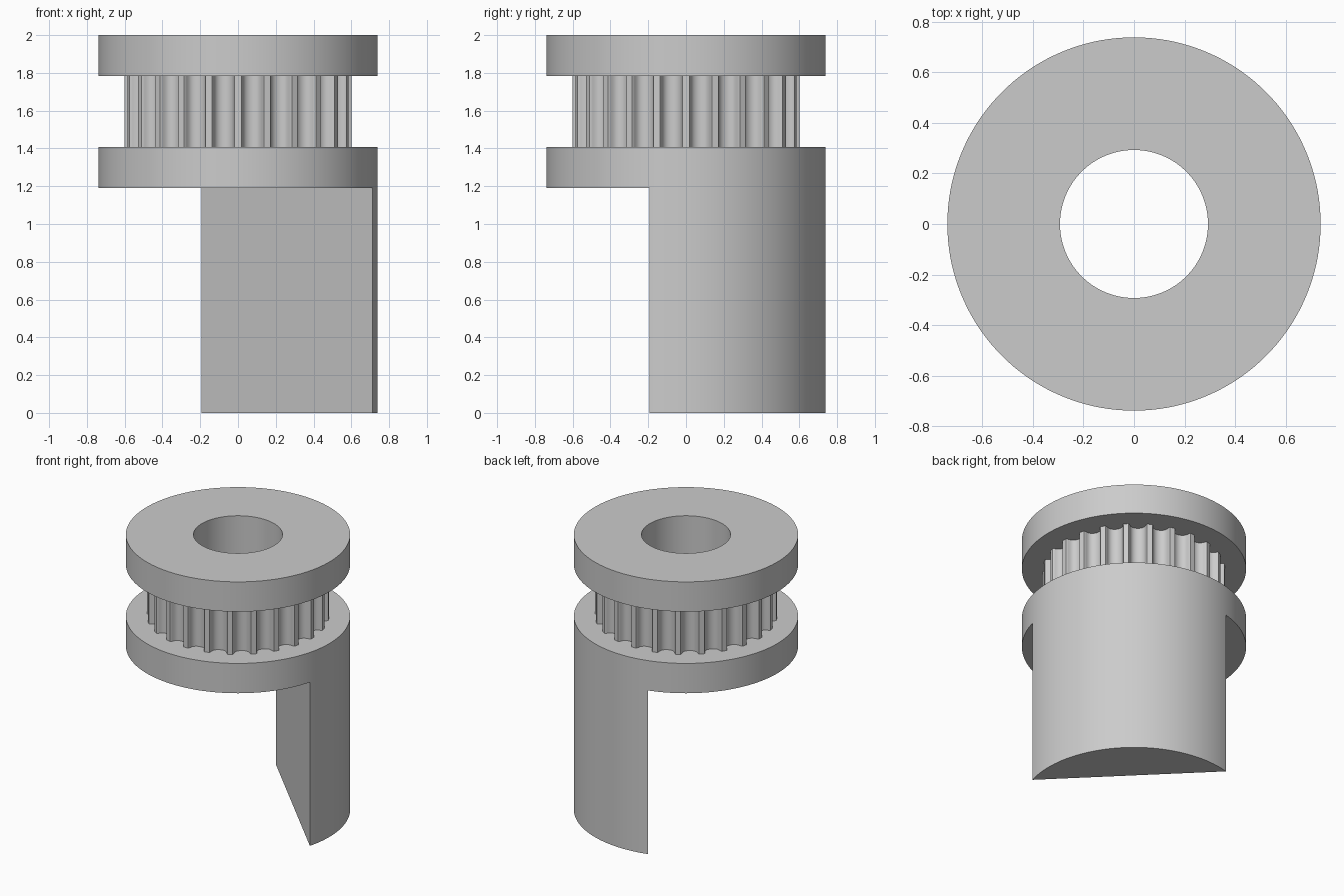
import bpy
import bmesh
from math import sin, cos, pi, radians, hypot, atan2, acos

cube = bpy.data.objects.get("Cube")
if cube:
    bpy.data.objects.remove(cube, do_unlink=True)

FLANGE_R, BORE_R, TOOTH_R = 0.739, 0.293, 0.6
TEETH, SEGMENTS = 24, 144
CUT = 0.368  # distance of the flat shaft face from the axis

grey = bpy.data.materials.new("plain grey")
grey.use_nodes = True
grey.diffuse_color = (0.6, 0.6, 0.6, 1)
grey.node_tree.nodes["Principled BSDF"].inputs["Base Color"].default_value = (0.6, 0.6, 0.6, 1)


def circle(radius, count=SEGMENTS):
    return [(radius * cos(2 * pi * i / count), radius * sin(2 * pi * i / count))
            for i in range(count)]


def wall(bm, loop, z0, z1):
    """Extrude a closed outline into an upright wall; return both rims."""
    low = [bm.verts.new((x, y, z0)) for x, y in loop]
    high = [bm.verts.new((x, y, z1)) for x, y in loop]
    for i in range(len(loop)):
        j = (i + 1) % len(loop)
        bm.faces.new((low[i], low[j], high[j], high[i]))
    return low, high


def finish(name, bm):
    bmesh.ops.recalc_face_normals(bm, faces=bm.faces)
    mesh = bpy.data.meshes.new(name)
    bm.to_mesh(mesh)
    bm.free()
    mesh.materials.append(grey)
    obj = bpy.data.objects.new(name, mesh)
    bpy.context.collection.objects.link(obj)
    bpy.ops.object.select_all(action="DESELECT")
    obj.select_set(True)
    bpy.context.view_layer.objects.active = obj
    bpy.ops.object.shade_smooth_by_angle(angle=radians(30))


def flange(name, z0, z1):
    """Thick disc with a round bore."""
    bm = bmesh.new()
    outer = wall(bm, circle(FLANGE_R), z0, z1)
    inner = wall(bm, circle(BORE_R), z0, z1)
    for o, n in zip(outer, inner):
        for i in range(SEGMENTS):
            j = (i + 1) % SEGMENTS
            bm.faces.new((o[i], o[j], n[j], n[i]))
    finish(name, bm)


flange("top_flange", 1.783, 2.0)
flange("lower_flange", 1.19, 1.407)

# Toothed belt ring: rounded grooves (half width, depth) between narrow lands
half = [(0.061, 0.003), (0.055, 0.011), (0.053, 0.019), (0.050, 0.028),
        (0.0465, 0.036), (0.0416, 0.044), (0.033, 0.052), (0.023, 0.0575),
        (0.0117, 0.061)]
groove = [(-w, d) for w, d in half] + [(0, 0.062)] + [(w, d) for w, d in reversed(half)]
outline = []
for t in range(TEETH):
    centre = 2 * pi * (t + 0.5) / TEETH
    for w, d in groove:
        r, a = hypot(TOOTH_R - d, w), centre + atan2(w, TOOTH_R - d)
        outline.append((r * cos(a), r * sin(a)))
bm = bmesh.new()
wall(bm, outline, 1.407, 1.783)
finish("toothed_ring", bm)

# Bore lining inside the toothed ring
bm = bmesh.new()
wall(bm, circle(BORE_R), 1.407, 1.783)
bmesh.ops.recalc_face_normals(bm, faces=bm.faces)
bmesh.ops.reverse_faces(bm, faces=bm.faces)
mesh_faces = bm.faces[:]
finish("bore_lining", bm)
bpy.data.objects["bore_lining"].data.flip_normals()

# Shaft: circular segment with its flat face on the diagonal
spread = acos(CUT / FLANGE_R)
steps = 48
arc = [pi / 4 - spread + 2 * spread * i / steps for i in range(steps + 1)]
bm = bmesh.new()
for rim in wall(bm, [(FLANGE_R * cos(a), FLANGE_R * sin(a)) for a in arc], 0, 1.19):
    bm.faces.new(rim)
finish("half_shaft", bm)
